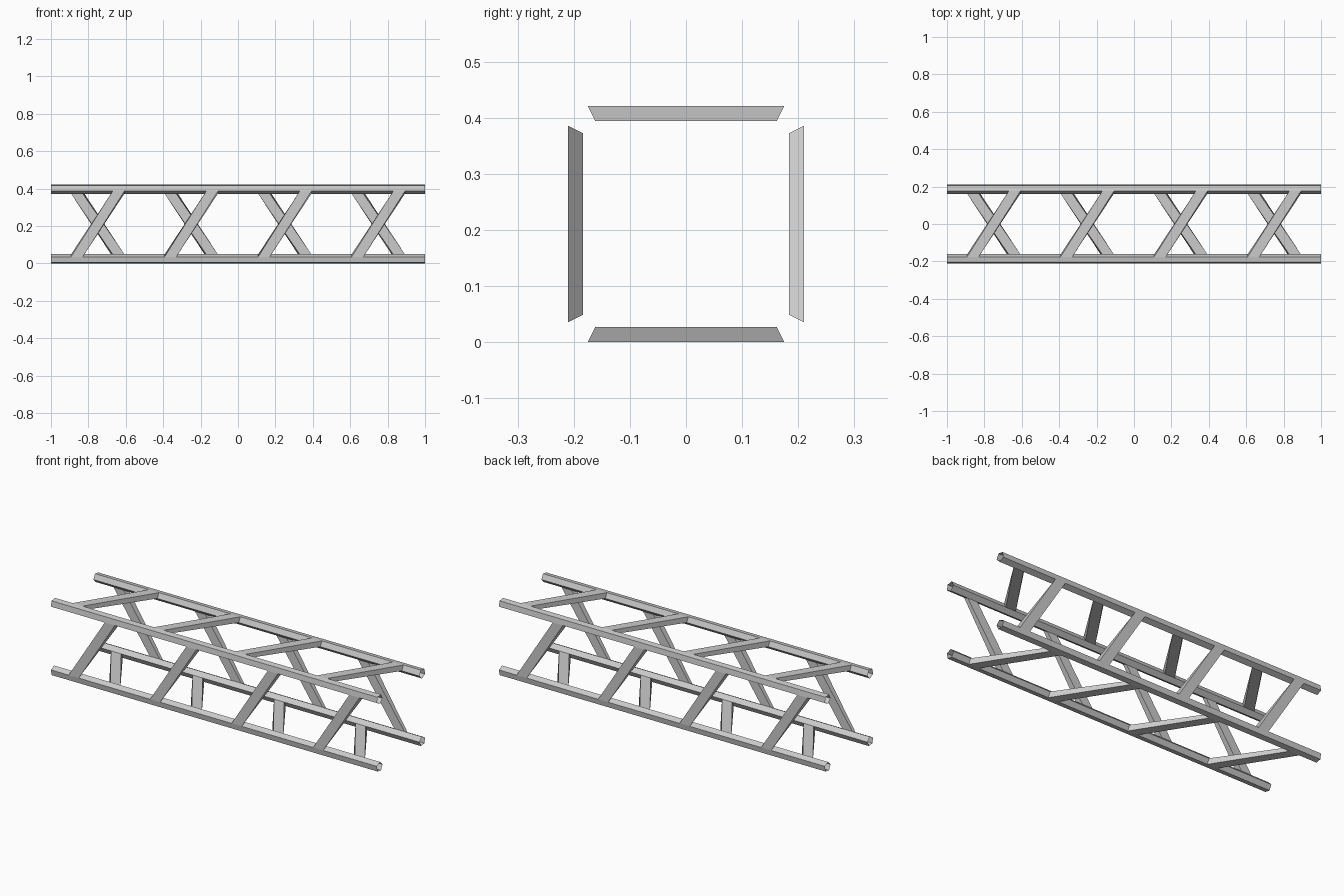
import bpy, bmesh
from math import cos, sin, radians, pi
from mathutils import Matrix

if "Cube" in bpy.data.objects:
    bpy.data.objects.remove(bpy.data.objects["Cube"])

H = 0.2105            # half height / half depth of the truss
R = 0.0261            # radius of the five-sided chord tube
C = -(H - R * cos(radians(27)))   # chord centre in y and z, relative to the axis
BAYS = (-0.75, -0.25, 0.25, 0.75)
NEAR, FAR = 0.080, 0.142          # brace end extents from the bay centre


def corner(deg):
    """Chord profile point (y, z) relative to the truss axis."""
    a = radians(deg)
    return C + R * cos(a), C + R * sin(a)


def make_object(name, verts, faces, turn):
    """Build a mesh, turned in quarter steps about the truss axis."""
    bm = bmesh.new()
    vs = [bm.verts.new(v) for v in verts]
    for f in faces:
        bm.faces.new([vs[i] for i in f])
    bmesh.ops.recalc_face_normals(bm, faces=bm.faces)
    mat = Matrix.Translation((0, 0, H)) @ Matrix.Rotation(turn * pi / 2, 4, 'X')
    bmesh.ops.transform(bm, matrix=mat, verts=bm.verts)
    me = bpy.data.meshes.new(name)
    bm.to_mesh(me)
    bm.free()
    ob = bpy.data.objects.new(name, me)
    bpy.context.collection.objects.link(ob)


# Chord: open pentagonal tube with its point facing the outer corner
profile = [corner(225 + 72 * i) for i in range(5)]
chord_verts = [(x, y, z) for x in (-1, 1) for y, z in profile]
chord_faces = [(i, (i + 1) % 5, (i + 1) % 5 + 5, i + 5) for i in range(5)]

# Diagonal braces of one side: each spans between facing chord facets
outer, inner = corner(153), corner(81)
brace_verts, brace_faces = [], []
for bx in BAYS:
    n = len(brace_verts)
    for s in (1, -1):
        a, b = (-FAR, -NEAR) if s == 1 else (NEAR, FAR)
        brace_verts += [(bx + a, outer[0], s * outer[1]), (bx + b, outer[0], s * outer[1]),
                        (bx + b, inner[0], s * inner[1]), (bx + a, inner[0], s * inner[1])]
    brace_faces += [(n + i, n + (i + 1) % 4, n + (i + 1) % 4 + 4, n + i + 4) for i in range(4)]

# Four sides by quarter turns about the long axis
for k, (chord, side) in enumerate((("front_bottom", "front"), ("back_bottom", "bottom"),
                                   ("back_top", "back"), ("front_top", "top"))):
    make_object(chord + "_chord", chord_verts, chord_faces, k)
    make_object(side + "_braces", brace_verts, brace_faces, k)
